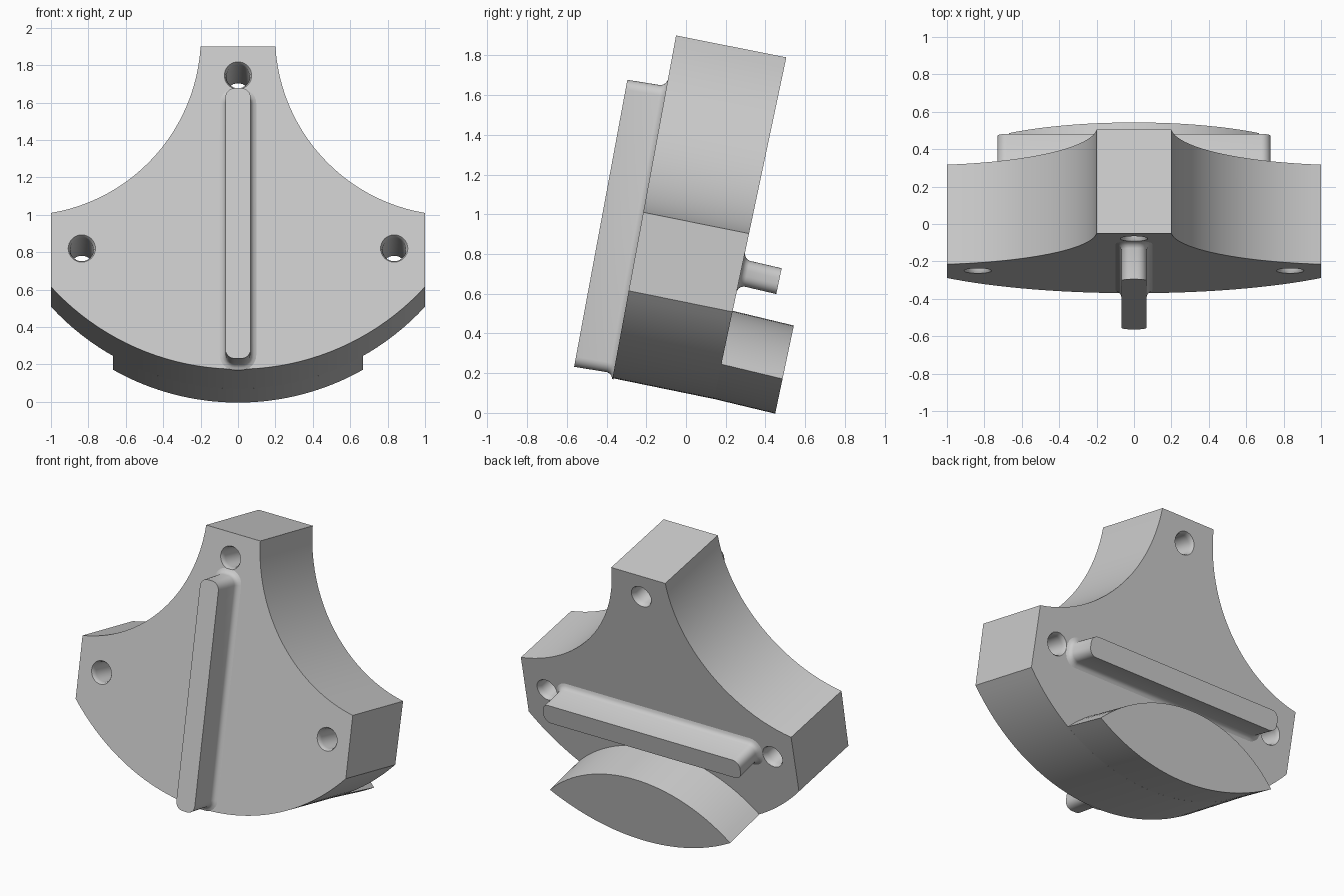
import bpy, bmesh
from math import sin, cos, pi, sqrt, asin, atan2, hypot, radians
from mathutils import Vector

if "Cube" in bpy.data.objects:
    bpy.data.objects.remove(bpy.data.objects["Cube"])


def plate(x, z, d):
    """Map a front-view point (x, z) into the tilted plate: d=0 front face, d=1 back face."""
    f = Vector((x, -0.37 + (z - 0.175) * 0.1855, z))
    b = Vector((x, 0.505 - (1.9 - z) * 0.211, 1.79 - (1.9 - z) * 0.997))
    return f.lerp(b, d)


def loft(name, rings, angle=30):
    bm = bmesh.new()
    loops = [[bm.verts.new(p) for p in r] for r in rings]
    n = len(loops[0])
    for a, b in zip(loops, loops[1:]):
        for i in range(n):
            j = (i + 1) % n
            bm.faces.new((a[i], a[j], b[j], b[i]))
    bm.faces.new(loops[0][::-1])
    bm.faces.new(loops[-1])
    bmesh.ops.recalc_face_normals(bm, faces=bm.faces)
    me = bpy.data.meshes.new(name)
    bm.to_mesh(me)
    bm.free()
    ob = bpy.data.objects.new(name, me)
    bpy.context.collection.objects.link(ob)
    smooth(ob, angle)
    return ob


def smooth(ob, angle=30):
    bpy.ops.object.select_all(action='DESELECT')
    ob.select_set(True)
    bpy.context.view_layer.objects.active = ob
    bpy.ops.object.shade_smooth_by_angle(angle=radians(angle))


def arc(p, q, r, n=24):
    """Arc from p to q with radius r, bulging to the right of the travel direction."""
    dx, dz = q[0] - p[0], q[1] - p[1]
    c = hypot(dx, dz)
    h = sqrt(r * r - c * c / 4)
    cx = (p[0] + q[0]) / 2 - dz / c * h
    cz = (p[1] + q[1]) / 2 + dx / c * h
    a0 = atan2(p[1] - cz, p[0] - cx)
    sweep = 2 * asin(c / 2 / r)
    return [(cx + r * cos(a0 + sweep * i / n), cz + r * sin(a0 + sweep * i / n))
            for i in range(n + 1)]


def rounded(cx, cz, hx, hz, r, grow):
    hx, hz, r = hx + grow, hz + grow, r + grow
    pts = []
    for k, (sx, sz) in enumerate(((1, 1), (-1, 1), (-1, -1), (1, -1))):
        for i in range(7):
            a = pi / 2 * (k + i / 6)
            pts.append((cx + sx * (hx - r) + r * cos(a), cz + sz * (hz - r) + r * sin(a)))
    return pts


# Main plate: concave shoulders, straight sides, round bottom
shoulder = arc((0.2, 1.9), (1, 1.01), 0.96)
bottom = arc((-1, 0.615), (1, 0.615), 1.356, 40)
outline = bottom + shoulder[::-1] + [(-x, z) for x, z in shoulder]
body = loft("main_plate", [[plate(x, z, d) for x, z in outline] for d in (0, 1)])

# Three through holes with softened rims
for hx, hz in ((0, 1.745), (-0.835, 0.82), (0.835, 0.82)):
    rings = []
    for d, r in ((-0.06, 0.078), (0, 0.073), (0.02, 0.066), (0.06, 0.062),
                 (0.94, 0.062), (0.98, 0.066), (1, 0.073), (1.06, 0.078)):
        rings.append([plate(hx + r * cos(2 * pi * i / 32), hz + r * sin(2 * pi * i / 32), d)
                      for i in range(32)])
    cutter = loft("hole_cutter", rings)
    cutter.hide_render = True
    mod = body.modifiers.new("hole", 'BOOLEAN')
    mod.operation, mod.solver, mod.object = 'DIFFERENCE', 'EXACT', cutter
    bpy.context.view_layer.objects.active = body
    bpy.ops.object.modifier_apply(modifier=mod.name)
    bpy.data.objects.remove(cutter)
smooth(body, 35)

# Lens-shaped foot behind the lower edge
tip = 0.667
R = 1.356
tz = 0.175 + R - sqrt(R * R - tip * tip)
lens = arc((-tip, tz), (tip, tz), R, 32) + arc((tip, tz), (-tip, tz), 0.96, 32)[1:-1]
loft("lens_foot", [[plate(x, z, 1) + Vector((0, 0.308, -0.074)) * k for x, z in lens]
                   for k in (0, 1)])


# Raised ridges with a small fillet at the root
def ridge(name, cx, cz, hx, hz, d, out):
    steps = ((-0.03, 0.03), (0, 0.03), (0.03, 0.017), (0.08, 0.006), (0.16, 0), (1, 0))
    loft(name, [[plate(x, z, d) + Vector(out) * k
                 for x, z in rounded(cx, cz, hx, hz, 0.05, g)] for k, g in steps], 50)


ridge("front_ridge", 0, 0.9225, 0.068, 0.7225, 0, (0, -0.198, 0.032))
ridge("back_bar", 0, 0.815, 0.73, 0.065, 1, (0, 0.192, -0.045))
